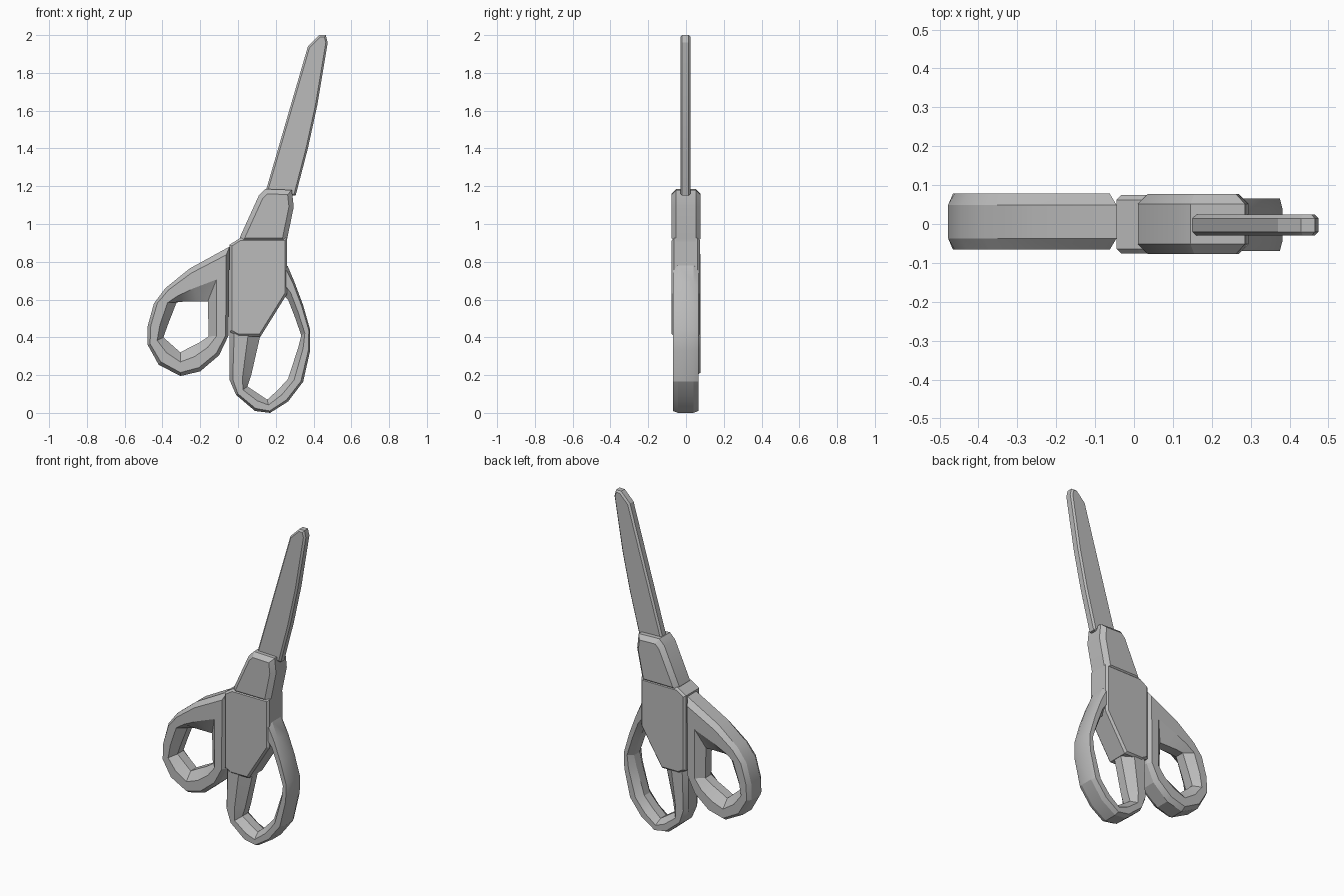
import bpy, bmesh, math

cube = bpy.data.objects.get("Cube")
if cube:
    bpy.data.objects.remove(cube, do_unlink=True)

grey = bpy.data.materials.new("plain grey")
grey.use_nodes = True
grey.diffuse_color = (0.5, 0.5, 0.5, 1)
grey.node_tree.nodes["Principled BSDF"].inputs["Base Color"].default_value = grey.diffuse_color


def finish(name, bm):
    bmesh.ops.recalc_face_normals(bm, faces=bm.faces)
    mesh = bpy.data.meshes.new(name)
    bm.to_mesh(mesh)
    bm.free()
    mesh.materials.append(grey)
    obj = bpy.data.objects.new(name, mesh)
    bpy.context.collection.objects.link(obj)
    bpy.ops.object.select_all(action='DESELECT')
    obj.select_set(True)
    bpy.context.view_layer.objects.active = obj
    bpy.ops.object.shade_smooth_by_angle(angle=math.radians(22))


def plate(name, outline, front, back, bevel):
    """Extrude an x-z outline through y and chamfer its front and back rims."""
    bm = bmesh.new()
    face = bm.faces.new([bm.verts.new((x, front, z)) for x, z in outline])
    new = bmesh.ops.extrude_face_region(bm, geom=[face])["geom"]
    for v in new:
        if isinstance(v, bmesh.types.BMVert):
            v.co.y = back
    if not face.is_valid or len(bm.faces) < len(outline) + 2:
        bm.faces.new([v for v in bm.verts if v.co.y == front])
    rims = [e for e in bm.edges if e.verts[0].co.y == e.verts[1].co.y]
    if bevel:
        bmesh.ops.bevel(bm, geom=rims, offset=bevel, segments=1, affect='EDGES')
    finish(name, bm)


def grip(name, stations, front, back, closed):
    """Loft a chamfered section between outer and inner points of a finger loop."""
    bm = bmesh.new()
    mid, half = (front + back) / 2, (back - front) / 2
    section = [(0, 0.6), (0.15, 1), (0.6, 1), (1, 0.4)]
    section += [(t, -s) for t, s in reversed(section)]
    rings = []
    for ox, oz, ix, iz in stations:
        rings.append([bm.verts.new((ox + (ix - ox) * t, mid + half * s, oz + (iz - oz) * t))
                      for t, s in section])
    n = len(section)
    for a, b in zip(rings, rings[1:] + rings[:1] if closed else rings[1:]):
        for i in range(n):
            j = (i + 1) % n
            bm.faces.new((a[i], a[j], b[j], b[i]))
    if not closed:
        bm.faces.new(rings[0])
        bm.faces.new(rings[-1])
    finish(name, bm)


# Closed blade with a slim rim
plate("blade", [(0.14, 1.15), (0.37, 1.94), (0.43, 2.0), (0.465, 2.0), (0.475, 1.96),
                (0.42, 1.63), (0.37, 1.4), (0.305, 1.15)], -0.03, 0.024, 0.01)

# Collar that holds the blade
plate("blade_collar", [(0.01, 0.9), (0.01, 0.93), (0.11, 1.15), (0.145, 1.185), (0.285, 1.18),
                       (0.295, 1.09), (0.26, 0.92), (0.26, 0.9)], -0.077, 0.077, 0.025)

# Central body around the pivot
plate("pivot_body", [(-0.045, 0.43), (-0.045, 0.89), (0.01, 0.925), (0.26, 0.925),
                     (0.26, 0.63), (0.12, 0.405), (0.0, 0.405)], -0.076, 0.074, 0.012)

# Round finger loop: outer x, outer z, inner x, inner z
grip("round_finger_loop", [
    (-0.045, 0.88, -0.16, 0.59), (-0.255, 0.765, -0.22, 0.59), (-0.385, 0.66, -0.28, 0.59),
    (-0.445, 0.58, -0.325, 0.585), (-0.478, 0.46, -0.37, 0.47), (-0.478, 0.36, -0.395, 0.4),
    (-0.42, 0.255, -0.35, 0.36), (-0.305, 0.195, -0.305, 0.32), (-0.2, 0.22, -0.25, 0.35),
    (-0.1, 0.305, -0.2, 0.375), (-0.05, 0.41, -0.155, 0.405)], -0.066, 0.078, True)

# Long finger loop, its ends buried in the body
grip("long_finger_loop", [
    (0.262, 0.78, 0.2, 0.66), (0.3, 0.69, 0.265, 0.6), (0.345, 0.57, 0.3, 0.51),
    (0.382, 0.44, 0.335, 0.41), (0.382, 0.33, 0.32, 0.35), (0.345, 0.165, 0.265, 0.18),
    (0.265, 0.06, 0.21, 0.12), (0.17, 0.0, 0.155, 0.07), (0.09, 0.01, 0.11, 0.1),
    (-0.01, 0.095, 0.05, 0.14), (-0.045, 0.175, 0.07, 0.2), (-0.045, 0.44, 0.125, 0.44)],
    -0.07, 0.066, False)
